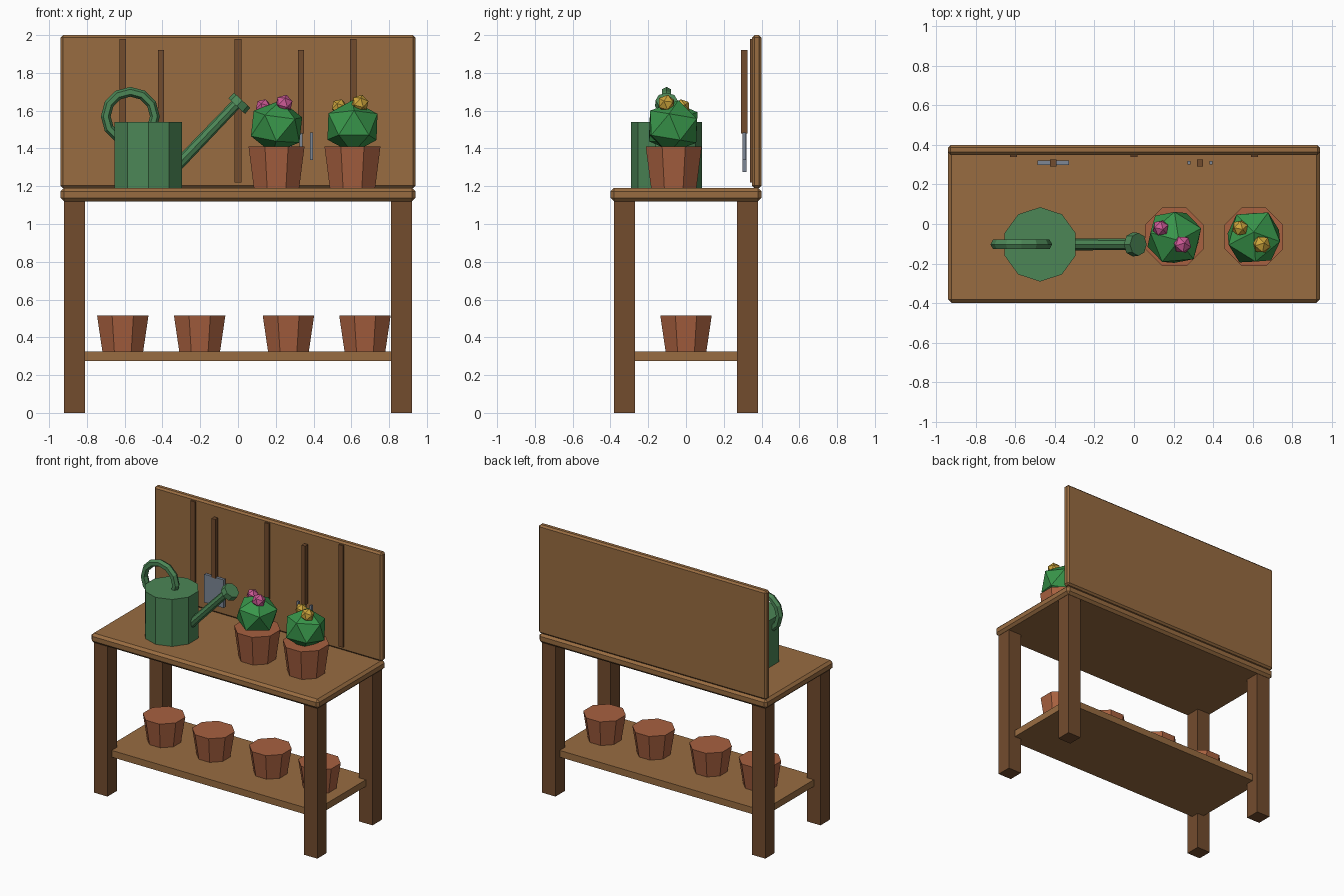
import bpy, bmesh, math
from mathutils import Matrix, Vector, Euler

if "Cube" in bpy.data.objects:
    bpy.data.objects.remove(bpy.data.objects["Cube"])


def mat(name, rgb):
    m = bpy.data.materials.new(name)
    m.diffuse_color = (*rgb, 1)
    m.use_nodes = True
    m.node_tree.nodes["Principled BSDF"].inputs["Base Color"].default_value = m.diffuse_color
    return m


WOOD = mat("light wood", (0.314, 0.150, 0.053))
DARK = mat("dark wood", (0.171, 0.072, 0.027))
CLAY = mat("terracotta", (0.392, 0.119, 0.051))
CAN = mat("can green", (0.072, 0.238, 0.093))
LEAF = mat("leaf green", (0.040, 0.305, 0.069))
METAL = mat("grey metal", (0.205, 0.242, 0.305))
PINK = mat("pink", (0.610, 0.102, 0.305))
YELLOW = mat("yellow", (0.610, 0.376, 0.045))


def finish(bm, name, material):
    me = bpy.data.meshes.new(name)
    bm.to_mesh(me)
    bm.free()
    me.materials.append(material)
    ob = bpy.data.objects.new(name, me)
    bpy.context.collection.objects.link(ob)
    return ob


def box(name, x, y, z, material, bevel=0):
    """Box from (min, max) pairs."""
    bm = bmesh.new()
    size = Vector((x[1] - x[0], y[1] - y[0], z[1] - z[0]))
    mid = Vector((sum(x) / 2, sum(y) / 2, sum(z) / 2))
    bmesh.ops.create_cube(bm, size=1, matrix=Matrix.Translation(mid) @ Matrix.Diagonal((*size, 1)))
    if bevel:
        bmesh.ops.bevel(bm, geom=bm.edges[:], offset=bevel, segments=1, affect='EDGES')
    return finish(bm, name, material)


def cone(name, a, b, r1, r2, sides, material, turn=0):
    """Tapered cylinder from point a to point b."""
    a, b = Vector(a), Vector(b)
    rot = Vector((0, 0, 1)).rotation_difference(b - a).to_matrix().to_4x4()
    m = Matrix.Translation((a + b) / 2) @ rot @ Matrix.Rotation(turn, 4, 'Z')
    bm = bmesh.new()
    bmesh.ops.create_cone(bm, cap_ends=True, segments=sides, radius1=r1, radius2=r2,
                          depth=(b - a).length, matrix=m)
    return finish(bm, name, material)


def ball(name, pos, r, material, rot=(0, 0, 0), squash=1):
    bm = bmesh.new()
    m = Matrix.Translation(pos) @ Matrix.Diagonal((1, 1, squash, 1)) @ Euler(rot).to_matrix().to_4x4()
    bmesh.ops.create_icosphere(bm, subdivisions=1, radius=r, matrix=m)
    return finish(bm, name, material)


def pot(name, x, y, z, h, r_bottom, r_top):
    k = 1 / math.cos(math.pi / 8)   # radii measured to the flats
    cone(name, (x, y, z), (x, y, z + h), r_bottom * k, r_top * k, 8, CLAY, math.pi / 8)


# Bench
box("bench_top", (-0.94, 0.94), (-0.40, 0.40), (1.12, 1.19), WOOD, 0.018)
box("lower_shelf", (-0.865, 0.865), (-0.33, 0.33), (0.275, 0.325), WOOD)
for sx, side in ((-1, "left"), (1, "right")):
    for sy, end in ((-1, "front"), (1, "back")):
        box(f"{end}_{side}_leg", sorted((sx * 0.81, sx * 0.92)),
            sorted((sy * 0.27, sy * 0.38)), (0, 1.125), DARK)

# Back board with dark battens
box("back_board", (-0.94, 0.94), (0.35, 0.40), (1.19, 2.0), WOOD, 0.013)
for i, x in enumerate((-0.61, 0, 0.61)):
    box(f"batten_{i + 1}", (x - 0.018, x + 0.018), (0.338, 0.358), (1.22, 1.98), DARK)

# Hanging tools
for name, x in (("trowel_handle", -0.408), ("fork_handle", 0.334)):
    box(name, (x - 0.016, x + 0.016), (0.292, 0.325), (1.48, 1.92), DARK)
box("trowel_blade", (-0.487, -0.328), (0.298, 0.32), (1.275, 1.485), METAL)
for i in (-1, 0, 1):
    x = 0.334 + 0.055 * i
    box(f"fork_prong_{i + 2}", (x - 0.008, x + 0.008), (0.3, 0.318), (1.34, 1.485), METAL)

# Watering can
Y = -0.103
cone("can_body", (-0.475, Y, 1.19), (-0.475, Y, 1.54), 0.188, 0.188, 10, CAN)
cone("can_spout", (-0.35, Y, 1.28), (0.0, Y, 1.645), 0.031, 0.028, 8, CAN)
cone("can_rose", (-0.007, Y, 1.624), (0.022, Y, 1.655), 0.061, 0.058, 8, CAN)

# Can handle: a ring whose lower part sinks into the body
bm = bmesh.new()
rings = []
for i in range(12):
    a = math.tau * i / 12
    ring = []
    for j in range(6):
        b = math.tau * j / 6
        r = 0.13 + 0.026 * math.cos(b)
        ring.append(bm.verts.new((-0.57 + r * math.cos(a), Y + 0.028 * math.sin(b),
                                  1.57 + r * math.sin(a))))
    rings.append(ring)
for i in range(12):
    p, q = rings[i], rings[(i + 1) % 12]
    for j in range(6):
        k = (j + 1) % 6
        bm.faces.new((p[j], p[k], q[k], q[j]))
bmesh.ops.recalc_face_normals(bm, faces=bm.faces)
finish(bm, "can_handle", CAN)

# Potted plants with flowers
for name, x, petal, rot in (("left", 0.204, PINK, (0.15, 0.1, 0.4)),
                            ("right", 0.606, YELLOW, (-0.1, 0.15, 1.0))):
    pot(f"{name}_plant_pot", x, -0.065, 1.19, 0.22, 0.12, 0.148)
    ball(f"{name}_plant", (x, -0.068, 1.515), 0.153, LEAF, rot, 0.93)
    ball(f"{name}_flower_1", (x - 0.07, -0.02, 1.62), 0.043, petal, (0.3, 0.2, 0.5))
    ball(f"{name}_flower_2", (x + 0.04, -0.104, 1.638), 0.048, petal, (0.1, 0.3, 0.9))

# Empty pots on the shelf
for i, x in enumerate((-0.61, -0.203, 0.267, 0.672)):
    pot(f"shelf_pot_{i + 1}", x, 0, 0.325, 0.19, 0.108, 0.136)
